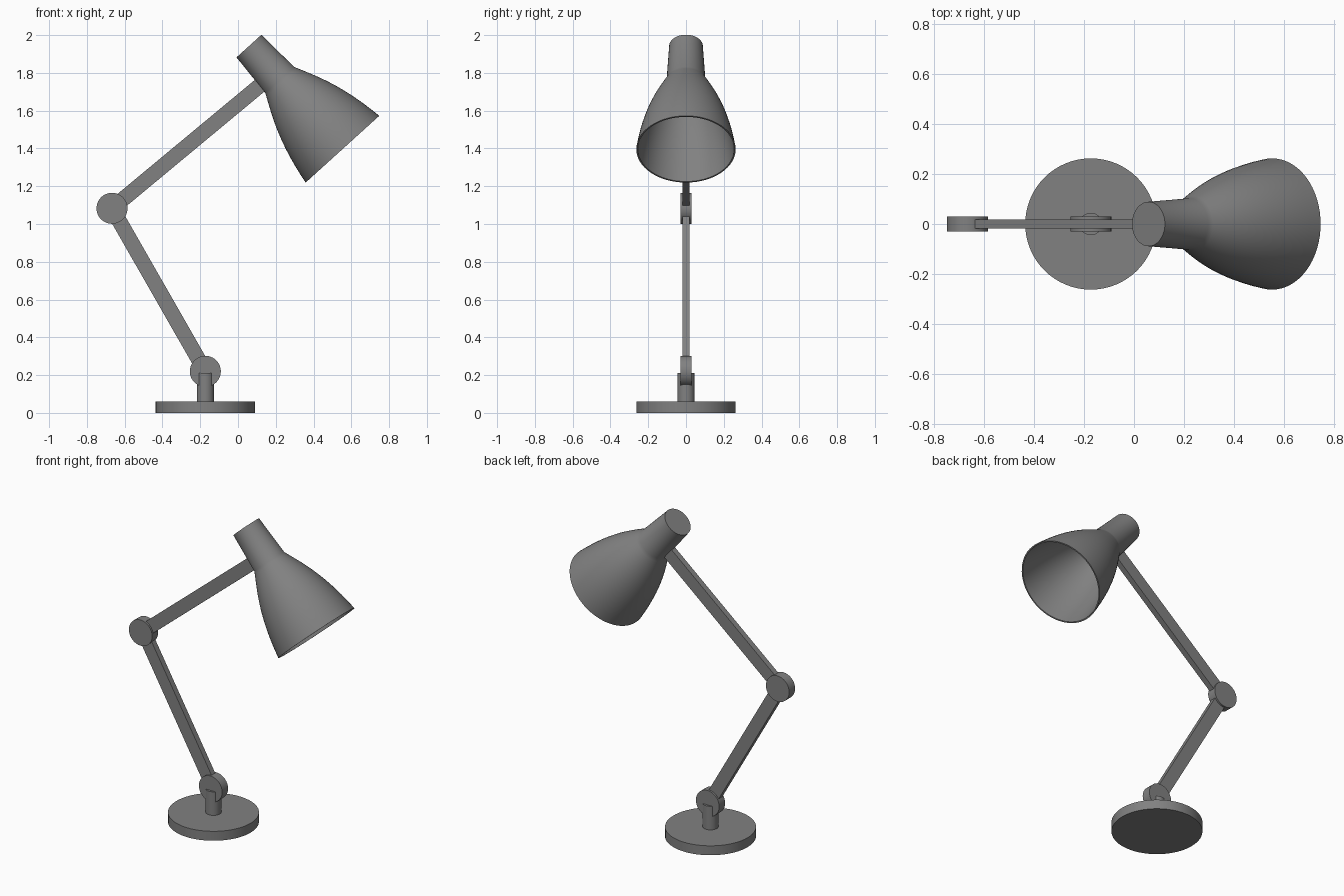
import bpy, bmesh, math
from mathutils import Vector
from mathutils.geometry import interpolate_bezier

if "Cube" in bpy.data.objects:
    bpy.data.objects.remove(bpy.data.objects["Cube"])

SHOULDER = Vector((-0.173, 0, 0.22))
ELBOW = Vector((-0.667, 0, 1.083))
HEAD = Vector((0.158, 0, 1.768))
CAP, MOUTH = Vector((0.058, 0, 1.942)), Vector((0.553, 0, 1.396))

# Dark grey paint
dark = bpy.data.materials.new("dark_grey")
dark.diffuse_color = (0.22, 0.22, 0.22, 1)
dark.use_nodes = True
dark.node_tree.nodes["Principled BSDF"].inputs["Base Color"].default_value = dark.diffuse_color


def finish(obj, name):
    obj.name = name
    obj.data.materials.append(dark)
    bpy.context.view_layer.objects.active = obj
    obj.select_set(True)
    bpy.ops.object.shade_smooth_by_angle(angle=math.radians(30))
    obj.select_set(False)


def cylinder(name, centre, radius, depth, rot=(0, 0, 0)):
    bpy.ops.mesh.primitive_cylinder_add(vertices=64, radius=radius, depth=depth,
                                        location=centre, rotation=rot)
    finish(bpy.context.object, name)


def arm(name, a, b):
    # flat bar running from joint a to joint b
    d = b - a
    bpy.ops.mesh.primitive_cube_add(size=1, location=(a + b) / 2,
                                    rotation=(0, math.atan2(d.x, d.z), 0))
    obj = bpy.context.object
    obj.scale = (0.08, 0.037, d.length)
    finish(obj, name)


def lathe(name, profile, origin, axis, segments=64):
    # revolve (distance, radius) points around the axis
    bm = bmesh.new()
    verts = [bm.verts.new((r, 0, t)) for t, r in profile]
    edges = [bm.edges.new(p) for p in zip(verts, verts[1:])]
    bmesh.ops.spin(bm, geom=verts + edges, cent=(0, 0, 0), axis=(0, 0, 1),
                   angle=math.tau, steps=segments, use_duplicate=False)
    bmesh.ops.remove_doubles(bm, verts=bm.verts, dist=1e-5)
    bmesh.ops.recalc_face_normals(bm, faces=bm.faces)
    mesh = bpy.data.meshes.new(name)
    bm.to_mesh(mesh)
    bm.free()
    obj = bpy.data.objects.new(name, mesh)
    bpy.context.collection.objects.link(obj)
    obj.location = origin
    obj.rotation_euler = (0, math.atan2(axis.x, axis.z), 0)
    finish(obj, name)


# Base and post
cylinder("base", (-0.173, 0, 0.03), 0.263, 0.06)
cylinder("post", (-0.173, 0, 0.13), 0.045, 0.16)

# Joint discs
for label, p in (("base_joint", SHOULDER), ("elbow_joint", ELBOW)):
    cylinder(label, p, 0.082, 0.06, (math.pi / 2, 0, 0))

# Arms
arm("lower_arm", SHOULDER, ELBOW)
arm("upper_arm", ELBOW, HEAD)

# Hollow shade: straight neck flowing into a flared bell, with a thin wall
bell = [(p.x, p.y) for p in interpolate_bezier(
    Vector((0.242, 0.103)), Vector((0.335, 0.145)),
    Vector((0.46, 0.223)), Vector((0.737, 0.263)), 16)]
outer = [(0, 0), (0, 0.089)] + bell
inner = [(t, r - 0.008) for t, r in reversed(bell)] + [(0.01, 0.081), (0.01, 0)]
lathe("shade", outer + inner, CAP, MOUTH - CAP)
